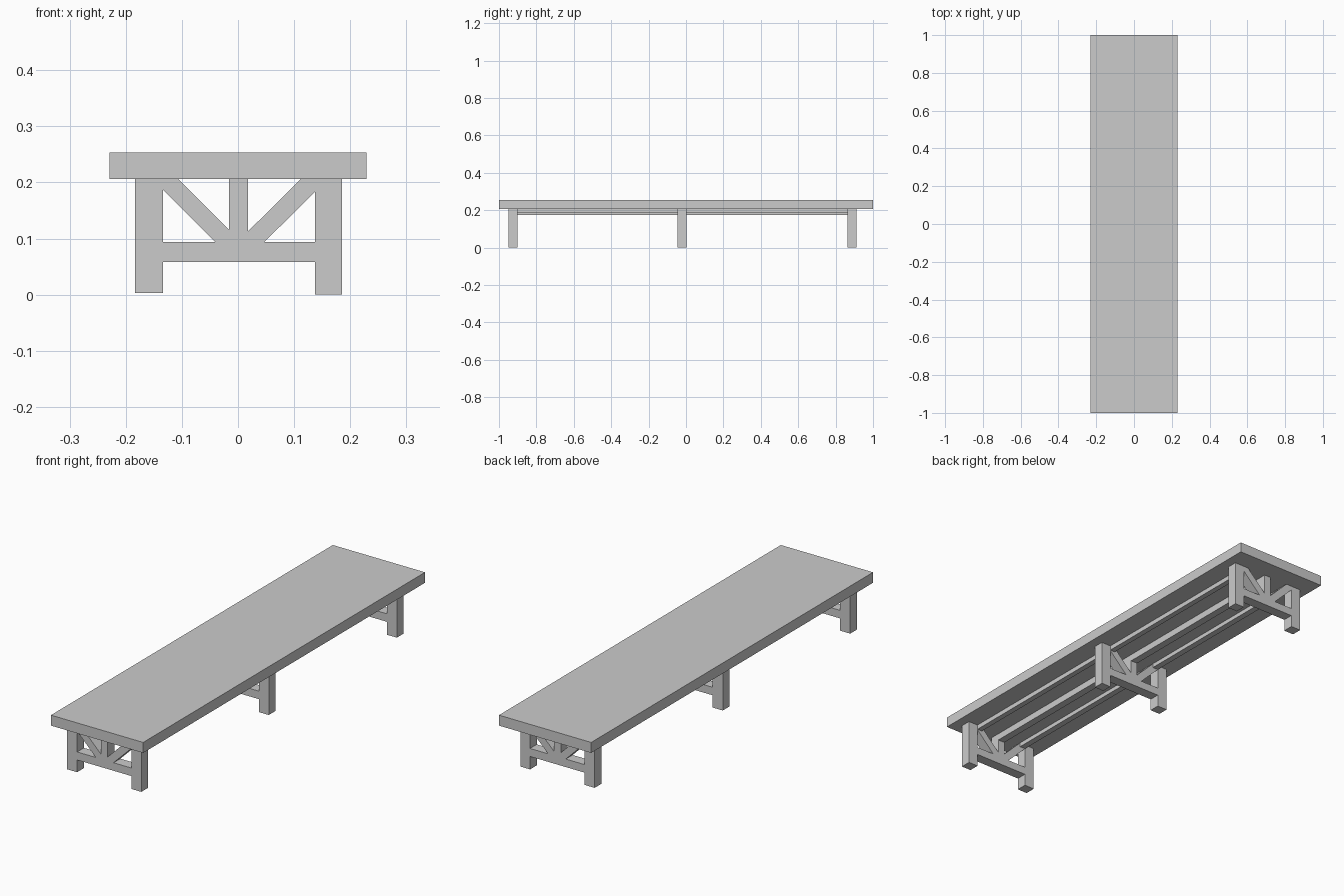
import bpy

if "Cube" in bpy.data.objects:
    bpy.data.objects.remove(bpy.data.objects["Cube"])

DEPTH = 0.048  # thickness of each trestle frame along y


def prism(name, profile, y0, y1):
    """Extrude an x-z outline (counter-clockwise seen from the front) from y0 to y1."""
    n = len(profile)
    verts = [(x, y, z) for y in (y0, y1) for x, z in profile]
    faces = [tuple(range(n)), tuple(range(2 * n - 1, n - 1, -1))]
    faces += [(i, i + n, (i + 1) % n + n, (i + 1) % n) for i in range(n)]
    mesh = bpy.data.meshes.new(name)
    mesh.from_pydata(verts, [], faces)
    mesh.update()
    obj = bpy.data.objects.new(name, mesh)
    bpy.context.collection.objects.link(obj)
    return obj


def box(name, x0, x1, y0, y1, z0, z1):
    return prism(name, [(x0, z0), (x1, z0), (x1, z1), (x0, z1)], y0, y1)


TOP = 0.206  # underside of the bench top

# Bench top
box("bench_top", -0.229, 0.229, -1, 1, TOP, 0.253)

# Three trestle frames: legs, crossbar, centre post and diagonal braces
for label, y in (("front", -0.950), ("middle", -0.046), ("back", 0.863)):
    y1 = y + DEPTH
    box(label + "_left_leg", -0.184, -0.134, y, y1, 0.003, TOP)
    box(label + "_right_leg", 0.137, 0.185, y, y1, 0, TOP)
    box(label + "_crossbar", -0.134, 0.137, y, y1, 0.058, 0.094)
    box(label + "_centre_post", -0.016, 0.018, y, y1, 0.094, TOP)
    prism(label + "_left_brace",
          [(-0.134, 0.187), (-0.041, 0.094), (-0.016, 0.094),
           (-0.016, 0.116), (-0.106, TOP), (-0.134, TOP)], y, y1)
    prism(label + "_right_brace",
          [(0.018, 0.094), (0.047, 0.094), (0.137, 0.183),
           (0.137, TOP), (0.112, TOP), (0.018, 0.113)], y, y1)

# Long rails under the top, joining the frames
for label, x0, x1, z in (("left", -0.134, -0.106, 0.187),
                         ("centre", -0.016, 0.018, 0.175),
                         ("right", 0.112, 0.137, 0.185)):
    box(label + "_rail", x0, x1, -0.905, 0.866, z, TOP)
